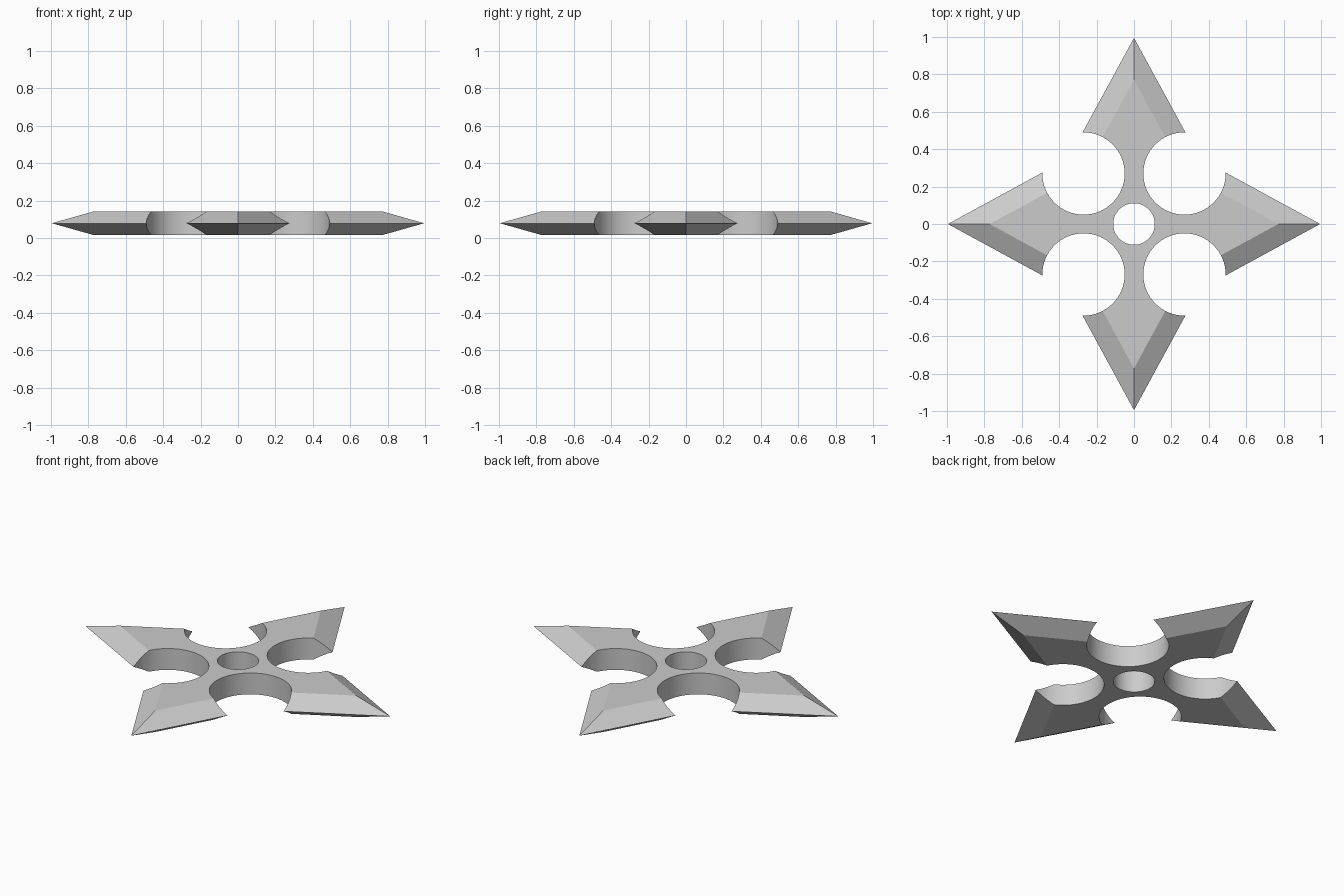
import bpy, bmesh
from math import pi, cos, sin

if "Cube" in bpy.data.objects:
    bpy.data.objects.remove(bpy.data.objects["Cube"])

MID, HALF = 0.079, 0.063      # edge height and half thickness
TIP, INNER = 0.995, 0.496     # star radii (points, inner corners)
BEVEL = 0.776                 # flat face size relative to the outline

# Four-pointed star body, sharpened to a mid-height edge
bm = bmesh.new()
def ring(scale, z):
    return [bm.verts.new((scale * r * cos(i * pi / 4), scale * r * sin(i * pi / 4), z))
            for i in range(8) for r in [INNER if i % 2 else TIP]]
low, edge, high = ring(BEVEL, MID - HALF), ring(1, MID), ring(BEVEL, MID + HALF)
for a, b in ((low, edge), (edge, high)):
    for i in range(8):
        j = (i + 1) % 8
        bm.faces.new((a[i], a[j], b[j], b[i]))
bm.faces.new(high)
bm.faces.new(low[::-1])
bmesh.ops.recalc_face_normals(bm, faces=bm.faces)
mesh = bpy.data.meshes.new("throwing_star")
bm.to_mesh(mesh)
bm.free()
star = bpy.data.objects.new("throwing_star", mesh)
bpy.context.collection.objects.link(star)

# Round cut-outs between the blades, and the centre hole
cutters = []
def cut(name, x, y, radius):
    bpy.ops.mesh.primitive_cylinder_add(vertices=64, radius=radius, depth=0.5,
                                        location=(x, y, MID))
    cutter = bpy.context.object
    cutter.name = name
    cutter.hide_render = True
    mod = star.modifiers.new(name, 'BOOLEAN')
    mod.operation, mod.solver, mod.object = 'DIFFERENCE', 'EXACT', cutter
    cutters.append(cutter)

for sx in (-1, 1):
    for sy in (-1, 1):
        cut("notch_cutter", sx * 0.27, sy * 0.27, 0.22)
cut("hole_cutter", 0, 0, 0.111)

# Apply the cuts and smooth only the round walls
bpy.ops.object.select_all(action='DESELECT')
bpy.context.view_layer.objects.active = star
star.select_set(True)
for mod in list(star.modifiers):
    bpy.ops.object.modifier_apply(modifier=mod.name)
for cutter in cutters:
    bpy.data.objects.remove(cutter)
bpy.ops.object.shade_smooth_by_angle(angle=0.3)
